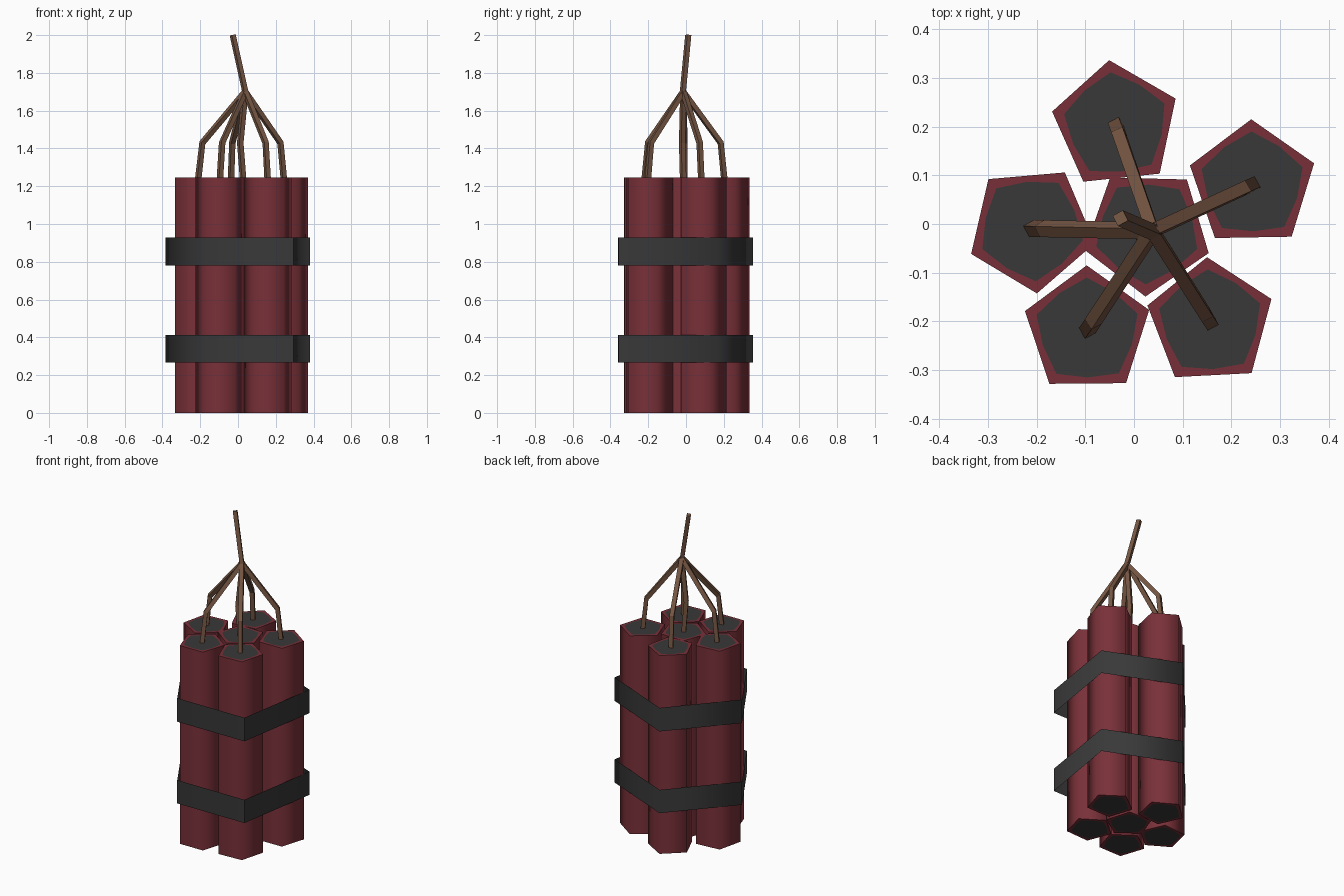
import bpy, bmesh, math
from mathutils import Vector

if "Cube" in bpy.data.objects:
    bpy.data.objects.remove(bpy.data.objects["Cube"])


def material(name, rgb):
    m = bpy.data.materials.new(name)
    m.diffuse_color = (*rgb, 1)
    m.use_nodes = True
    m.node_tree.nodes["Principled BSDF"].inputs["Base Color"].default_value = m.diffuse_color
    return m


RED = material("dark red paper", (0.19, 0.03, 0.04))
BLACK = material("charcoal", (0.04, 0.04, 0.04))
BROWN = material("brown cord", (0.18, 0.093, 0.056))


def finish(bm, name, mats, angle=None):
    mesh = bpy.data.meshes.new(name)
    bm.to_mesh(mesh)
    bm.free()
    for m in mats:
        mesh.materials.append(m)
    ob = bpy.data.objects.new(name, mesh)
    bpy.context.collection.objects.link(ob)
    if angle:
        bpy.ops.object.select_all(action='DESELECT')
        ob.select_set(True)
        bpy.context.view_layer.objects.active = ob
        bpy.ops.object.shade_smooth_by_angle(angle=math.radians(angle))
    return ob


def stick(name, cx, cy, turn, height=1.245, r=0.134):
    """Five-sided tube with a rounded dark core set into each end."""
    bm = bmesh.new()

    def ring(n, z, radius):
        return [bm.verts.new((cx + radius(i) * math.cos(math.radians(turn + 360 * i / n)),
                              cy + radius(i) * math.sin(math.radians(turn + 360 * i / n)), z))
                for i in range(n)]

    ends = []
    for z in (0, height):
        outer = ring(5, z, lambda i: r)
        inner = ring(10, z, lambda i: 0.096 if i % 2 else 0.109)
        for i in range(5):
            bm.faces.new([outer[i], outer[(i + 1) % 5], inner[(2 * i + 2) % 10],
                          inner[2 * i + 1], inner[2 * i]])
        bm.faces.new(inner).material_index = 1
        ends.append(outer)
    low, high = ends
    for i in range(5):
        j = (i + 1) % 5
        bm.faces.new([low[i], low[j], high[j], high[i]])
    bmesh.ops.recalc_face_normals(bm, faces=bm.faces)
    finish(bm, name, [RED, BLACK], 80)


def band(name, z0, z1):
    """Thin strap wrapped around the bundle."""
    bm = bmesh.new()
    outline = [(-0.065, 0.356), (-0.385, -0.005), (-0.17, -0.36), (0.295, -0.358), (0.38, 0.165)]
    low, high = ([bm.verts.new((x, y, z)) for x, y in outline] for z in (z0, z1))
    for i in range(5):
        j = (i + 1) % 5
        bm.faces.new([low[i], low[j], high[j], high[i]])
    finish(bm, name, [BLACK], 80)


def cord(name, points, r=0.018):
    """Square cord swept along a path, with mitred bends."""
    pts = [Vector(p) for p in points]
    bm = bmesh.new()
    rings = []
    for i, p in enumerate(pts):
        d = (pts[min(i + 1, len(pts) - 1)] - pts[max(i - 1, 0)]).normalized()
        u = d.cross(Vector((0.3, 1, 0))).normalized()
        v = d.cross(u)
        rings.append([bm.verts.new(p + r * (u * math.cos(a) + v * math.sin(a)))
                      for a in (k * math.pi / 2 for k in range(4))])
    for a, b in zip(rings, rings[1:]):
        for i in range(4):
            j = (i + 1) % 4
            bm.faces.new([a[i], a[j], b[j], b[i]])
    bm.faces.new(rings[0])
    bm.faces.new(rings[-1])
    bmesh.ops.recalc_face_normals(bm, faces=bm.faces)
    finish(bm, name, [BROWN])


# sticks: centre and rotation, each with a fuse leading to the knot
KNOT = (0.038, -0.014, 1.70)
STICKS = {
    "back": (-0.037, 0.203, 96),
    "right": (0.243, 0.081, 91),
    "left": (-0.211, -0.009, 131),
    "front_left": (-0.096, -0.219, 90.5),
    "front_right": (0.157, -0.202, 93),
    "middle": (0.027, -0.015, 124.5),
}
for key, (x, y, turn) in STICKS.items():
    stick(key + "_stick", x, y, turn)
    bend = (x + (KNOT[0] - x) * 0.09, y + (KNOT[1] - y) * 0.09, 1.43)
    if key == "middle":
        bend = (0.012, -0.02, 1.43)
    cord(key + "_fuse", [(x, y, 1.235), bend, KNOT])

# joined main fuse
cord("main_fuse", [(0.042, -0.018, 1.685), (-0.028, 0.012, 2.0)], 0.017)

# straps
band("lower_band", 0.267, 0.413)
band("upper_band", 0.78, 0.928)
